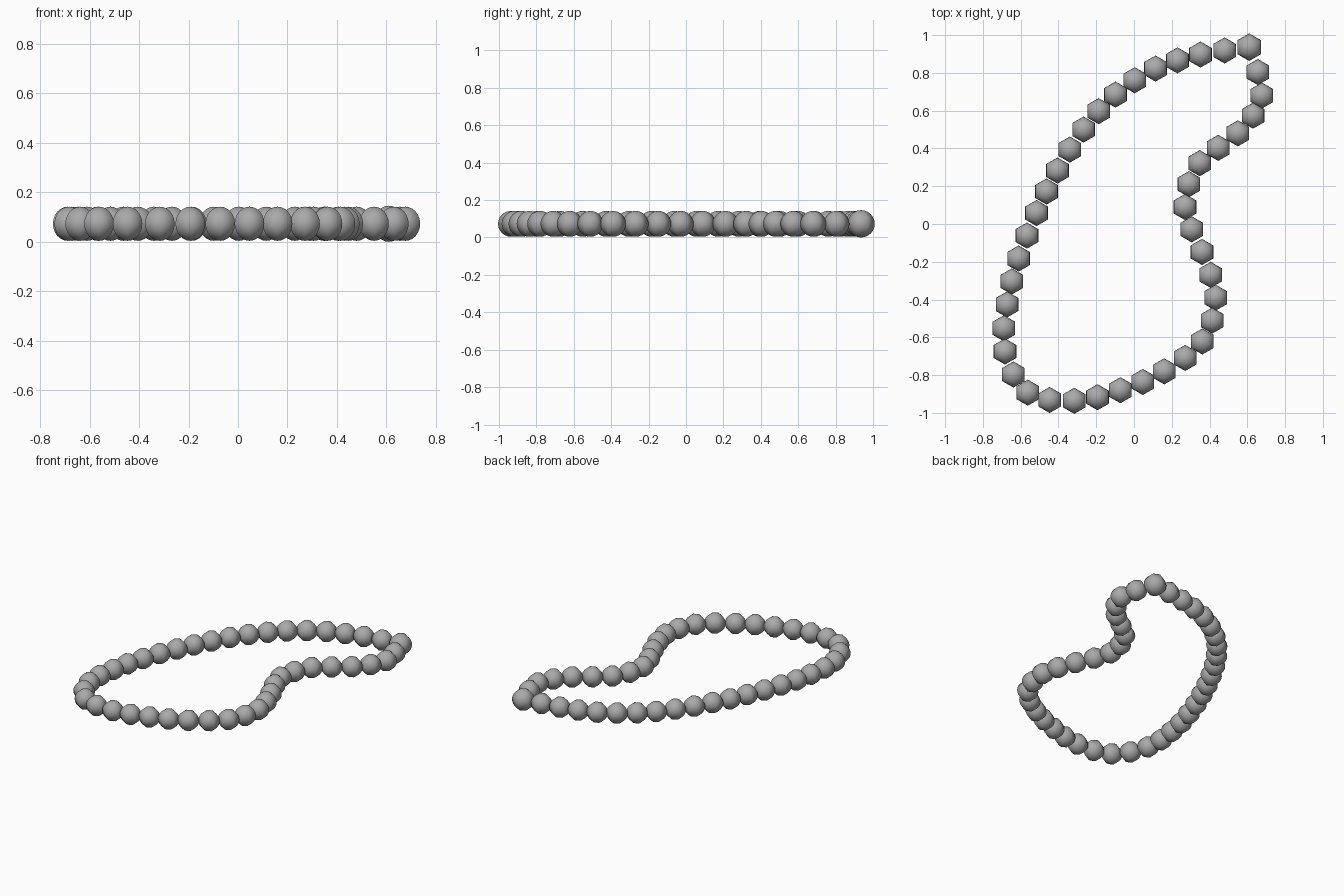
import bpy
from mathutils import Vector

cube = bpy.data.objects.get("Cube")
if cube:
    bpy.data.objects.remove(cube, do_unlink=True)

CLASP_RADIUS = 0.073
BEAD_RADIUS = 0.069

# One flat grey for the whole string
grey = bpy.data.materials.new("bead_grey")
grey.use_nodes = True
colour = (0.4, 0.4, 0.4, 1.0)
grey.diffuse_color = colour
grey.node_tree.nodes["Principled BSDF"].inputs["Base Color"].default_value = colour

# Path of the string: every second bead, starting and ending at the clasp bead
path = [Vector(p) for p in (
    (.61, .936), (.677, .68), (.55, .48), (.348, .322), (.27, .09), (.36, -.148),
    (.432, -.39), (.362, -.622), (.16, -.78), (-.072, -.88), (-.316, -.936),
    (-.562, -.893), (-.683, -.675), (-.672, -.426), (-.611, -.183), (-.516, .058),
    (-.405, .283), (-.267, .5), (-.098, .685), (.114, .823), (.352, .897),
    (.61, .936))]


def midpoint(i):
    """Smooth spline point halfway between path points i and i + 1."""
    a, b = path[i], path[i + 1]
    before = path[i - 1] if i > 0 else a * 2 - b
    after = path[i + 2] if i + 2 < len(path) else b * 2 - a
    return (a + b) * 0.5625 - (before + after) * 0.0625


def sphere_mesh(name, radius):
    """Six-sided smooth sphere, returned as a reusable object."""
    bpy.ops.mesh.primitive_uv_sphere_add(segments=6, ring_count=12, radius=radius)
    obj = bpy.context.object
    obj.name = name
    obj.data.name = name
    bpy.ops.object.shade_smooth()
    obj.data.materials.append(grey)
    return obj


def place(obj, point):
    obj.location = (point.x, point.y, CLASP_RADIUS)


# Larger clasp bead where the string closes
place(sphere_mesh("clasp_bead", CLASP_RADIUS), path[0])

# Remaining beads share one mesh
centres = []
for i in range(len(path) - 1):
    if i > 0:
        centres.append(path[i])
    centres.append(midpoint(i))

first = sphere_mesh("bead", BEAD_RADIUS)
place(first, centres[0])
for centre in centres[1:]:
    bead = bpy.data.objects.new("bead", first.data)
    bpy.context.collection.objects.link(bead)
    place(bead, centre)
